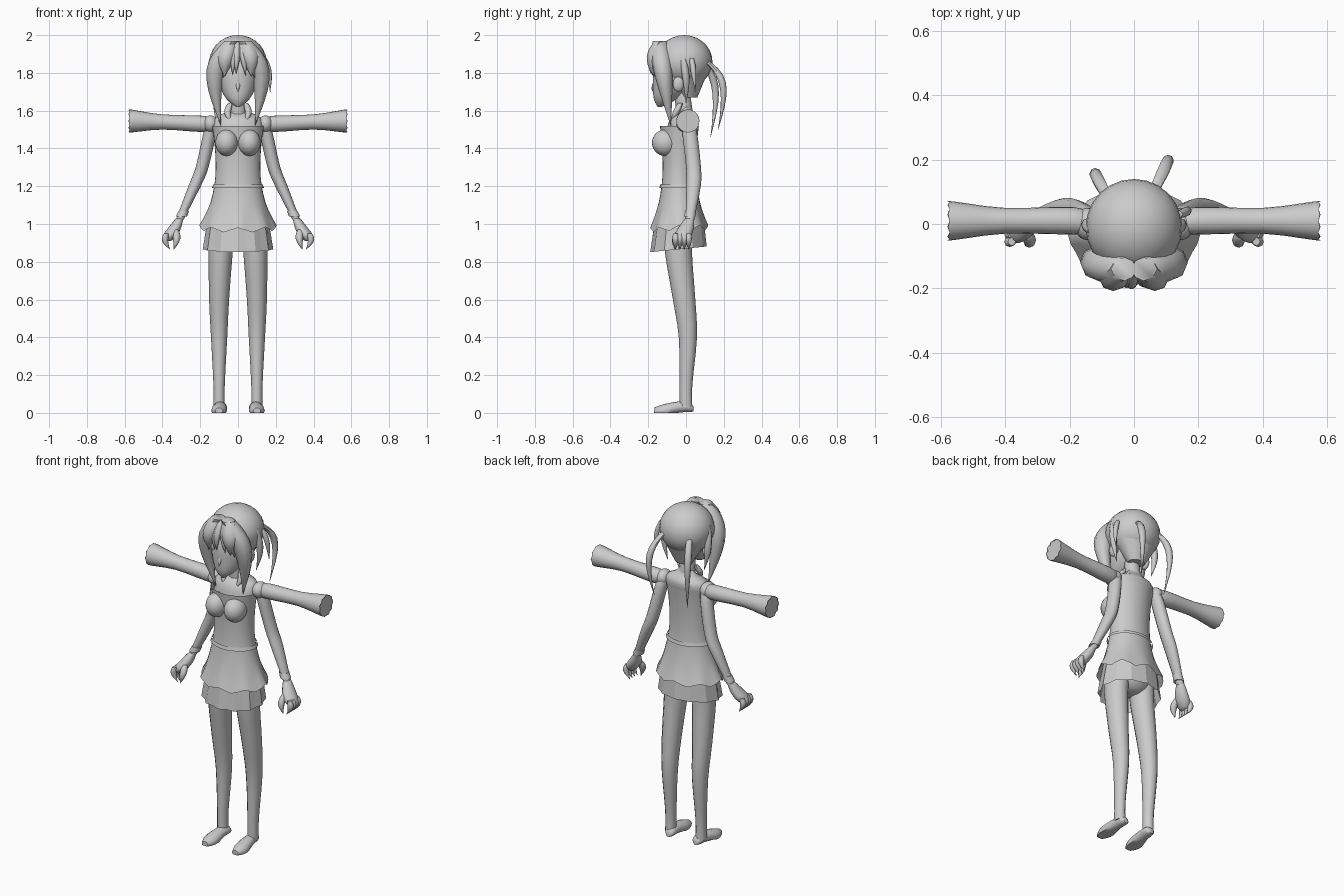
import bpy, bmesh, math
from mathutils import Vector

if "Cube" in bpy.data.objects:
    bpy.data.objects.remove(bpy.data.objects["Cube"])

plain_grey = bpy.data.materials.new("plain grey")
plain_grey.use_nodes = True
plain_grey.diffuse_color = (.6, .6, .6, 1)
shader = plain_grey.node_tree.nodes["Principled BSDF"]
shader.inputs["Base Color"].default_value = plain_grey.diffuse_color


def finish(name, bm, smooth=True):
    bmesh.ops.recalc_face_normals(bm, faces=bm.faces)
    mesh = bpy.data.meshes.new(name)
    bm.to_mesh(mesh)
    bm.free()
    mesh.materials.append(plain_grey)
    obj = bpy.data.objects.new(name, mesh)
    bpy.context.collection.objects.link(obj)
    bpy.ops.object.select_all(action="DESELECT")
    obj.select_set(True)
    bpy.context.view_layer.objects.active = obj
    if smooth:
        bpy.ops.object.shade_smooth_by_angle(angle=math.radians(50))


def smooth_path(rings, steps):
    """Pass a smooth curve through the ring centres and radii."""
    rows = [Vector(ring) for ring in rings]
    path = []
    for i, (start, end) in enumerate(zip(rows, rows[1:])):
        before = rows[max(i - 1, 0)]
        after = rows[min(i + 2, len(rows) - 1)]
        leave, arrive = (end - before) / 2, (after - start) / 2
        for k in range(steps):
            t = k / steps
            ease = t * t * (3 - 2 * t)
            path.append(start.lerp(end, ease) + leave * t * (1 - t) ** 2
                        - arrive * t * t * (1 - t))
    return path + [rows[-1]]


def loft(name, *rings, axis="z", flat=1, sides=12, steps=3, closed=True, smooth=True, shape=None):
    """Skin rings (x, y, z, radius) that face the axis; flat scales the second radius."""
    bm = bmesh.new()
    loops = []
    path = smooth_path(rings, steps)
    for i, (x, y, z, radius) in enumerate(path):
        loop = []
        for k in range(sides):
            angle = math.tau * k / sides
            u = max(radius, .001) * math.cos(angle)
            v = max(radius, .001) * math.sin(angle) * flat
            offset = {"z": (u, v, 0), "x": (0, u, v), "y": (u, 0, v)}[axis]
            point = Vector((x, y, z)) + Vector(offset)
            if shape:
                shape(point, angle, i / (len(path) - 1))
            loop.append(bm.verts.new(point))
        loops.append(loop)
    for low, high in zip(loops, loops[1:]):
        for k in range(sides):
            n = (k + 1) % sides
            bm.faces.new((low[k], low[n], high[n], high[k]))
    if closed:
        bm.faces.new(loops[0])
        bm.faces.new(loops[-1])
    finish(name, bm, smooth)


def strand(name, root, tip, bow, width=.02, flat=1):
    """A bowed lock that swells below the root and tapers to its tip."""
    rings = []
    count = 9
    for k in range(count + 1):
        t = k / count
        centre = Vector(root).lerp(Vector(tip), t) + Vector(bow) * math.sin(math.pi * t)
        rings.append((*centre, width * math.sin(math.pi * (1 + 3 * t) / 4)))
    loft(name, *rings, flat=flat, sides=8, steps=1)


def ball(name, centre, radii):
    bm = bmesh.new()
    bmesh.ops.create_uvsphere(bm, u_segments=24, v_segments=14, radius=1)
    bmesh.ops.scale(bm, vec=radii, verts=bm.verts)
    bmesh.ops.translate(bm, vec=centre, verts=bm.verts)
    finish(name, bm)


def both(make, name, *points, **options):
    """Make a part on the left and its mirror image on the right."""
    for side, sign in (("left", 1), ("right", -1)):
        mirrored = [(sign * point[0], *point[1:]) for point in points]
        make(f"{side}_{name}", *mirrored, **options)


# Head, face and neck
ball("skull_hair", (0, -.01, 1.86), (.15, .15, .14))
loft("face", (0, -.14, 1.62, .01), (0, -.11, 1.66, .06), (0, -.08, 1.73, .095),
     (0, -.06, 1.82, .11), (0, -.05, 1.93, .08), sides=20)
strand("nose", (0, -.16, 1.76), (0, -.18, 1.7), (0, 0, 0), width=.012)
loft("nape_hair", (0, .02, 1.67, .05), (0, .01, 1.8, .13), flat=.8, sides=16)
loft("neck", (0, 0, 1.5, .05), (0, -.02, 1.7, .04))
both(ball, "ear", (.11, -.04, 1.74), (.02, .03, .04))

# Swept front hair, long side locks and short strands
both(strand, "side_lock", (.03, -.14, 1.97), (.09, -.08, 1.52), (.06, -.01, .05), width=.052)
both(strand, "brow_hair", (.04, -.14, 1.97), (.07, -.17, 1.78), (.01, -.02, 0), width=.045, flat=.8)
both(strand, "ear_strand", (.13, -.02, 1.9), (.12, 0, 1.64), (.02, .01, 0))
for number, tip in enumerate((-.08, -.03, -.01, .04, .09)):
    strand(f"fringe_{number + 1}", (tip / 2, -.14, 1.97),
           (tip, abs(tip) / 3 - .19, 1.8 - abs(tip) / 3), (0, -.02, 0))

# Thin tails behind the head
strand("left_hair_tail", (.06, .1, 1.87), (.09, .17, 1.5), (.03, .06, .05))
strand("right_hair_tail", (-.08, .08, 1.87), (-.1, .13, 1.46), (-.03, .05, .05))
strand("loose_hair_tail", (.14, .03, 1.88), (.17, .05, 1.7), (.01, 0, .01), width=.015)

# Bare shoulders and collar
loft("shoulders", (0, -.03, 1.46, .13), (0, -.01, 1.55, .13), (0, 0, 1.59, .07),
     (0, 0, 1.62, .04), flat=.6, sides=20)
both(strand, "collar_flap", (.04, -.03, 1.64), (.03, -.08, 1.53), (.02, 0, 0), width=.018)


# Strapless tunic, narrow at the waist and flared to a wavy hem
def wavy_hem(point, angle, t):
    wave = max(0, 1 - 4 * t)
    front = max(0, -math.sin(angle))
    point.z += wave * (math.cos(8 * angle) - front) / 80
    point.xy *= 1 + wave * math.cos(8 * angle) / 40


def tunic_rings(waist=1.3, hem=.98, top=1.52, count=12):
    for k in range(count + 1):
        z = hem + (top - hem) * k / count
        flare = .8 if z < waist else .4
        yield 0, -.035, z, .118 + flare * (z - waist) ** 2


loft("tunic", *tunic_rings(), flat=.75, sides=32, steps=1, closed=False, shape=wavy_hem)
loft("belt_trim", (0, -.035, 1.19, .138), (0, -.035, 1.21, .131), flat=.77, sides=32, closed=False)
both(ball, "bust", (.06, -.11, 1.43), (.06, .07, .07))


# Open underskirt of flat pleats, lower at the front
def pleat(point, angle, t):
    drop = 1 - t
    if round(angle / math.tau * 24) % 2:
        point.xy *= 1 - drop / 15
    point.z += drop * point.y / 10


loft("pleated_skirt", (0, -.04, .87, .187), (0, -.035, 1.03, .16), flat=.8, sides=24, steps=1,
     closed=False, smooth=False, shape=pleat)
loft("hips", (0, -.04, .88, .06), (0, -.04, .94, .13), (0, -.035, 1.15, .12), flat=.7)

# Legs and feet
both(loft, "leg", (.085, -.04, 1, .07), (.092, -.04, .85, .064), (.1, -.01, .6, .053),
     (.1, .01, .4, .043), (.1, 0, .15, .03), (.1, 0, .03, .03), flat=1.12)


def on_floor(point, angle, t):
    point.z = max(point.z, 0)


both(loft, "foot", (.09, .04, .02, .015), (.09, .02, .03, .03), (.095, -.04, .03, .035),
     (.1, -.12, .01, .042), (.1, -.17, .01, .02), axis="y", flat=.85, shape=on_floor)

# Lowered arms with cuffs and curled hands
both(loft, "lowered_arm", (.14, .01, 1.54, .025), (.15, .02, 1.48, .034), (.19, .04, 1.3, .034),
     (.23, .04, 1.2, .033), (.31, .02, 1.02, .02), flat=1.15)
both(loft, "cuff", (.3, .02, 1.04, .03), (.287, .025, 1.07, .028))
both(loft, "palm", (.31, .02, 1.03, .02), (.335, 0, .98, .034), (.36, -.015, .94, .037),
     (.375, -.02, .91, .02), flat=1.2)
for number in range(4):
    y = number * .023 - .055
    both(strand, f"finger_{number + 1}", (.38, y, .95), (.36, y, .865), (.015, 0, 0), width=.017)
both(strand, "thumb", (.33, -.03, .97), (.34, -.06, .865), (-.01, -.01, 0))


# Outstretched sleeves with scalloped ends, and shoulder caps
def scallop(point, angle, t):
    rim = max(0, 4 * t - 3) / 80
    point.x -= math.copysign(rim * (1 - abs(math.cos(5 * angle))), point.x)


both(loft, "sleeve", (.13, 0, 1.53, .03), (.19, .01, 1.53, .043), (.4, .01, 1.54, .04),
     (.56, .01, 1.545, .06), (.58, .01, 1.545, .06), axis="x", sides=20, shape=scallop)
both(ball, "shoulder_cap", (.145, 0, 1.53), (.04, .05, .045))
